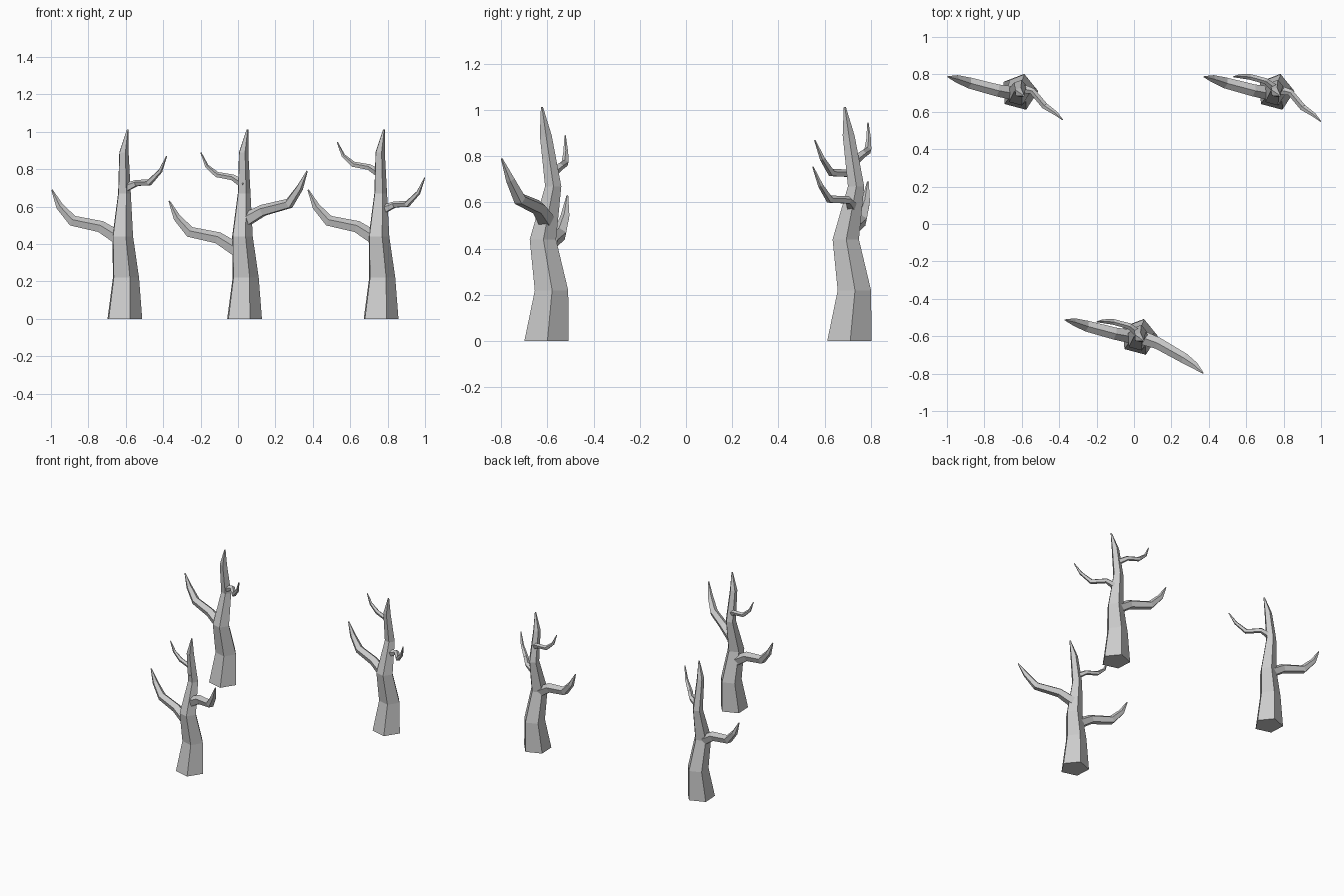
import bpy, bmesh, math
from mathutils import Vector

if "Cube" in bpy.data.objects:
    bpy.data.objects.remove(bpy.data.objects["Cube"])


def limb(name, path, offset, sides=5, twist=-15, level=False):
    """Tapered low-poly tube; path rows are x, y, z, radius."""
    off = Vector(offset)
    pts = [Vector(p[:3]) + off for p in path]
    bm = bmesh.new()
    rings = []
    for i, p in enumerate(pts):
        d = (pts[min(i + 1, len(pts) - 1)] - pts[max(i - 1, 0)]).normalized()
        if level:
            u, v = Vector((1, 0, 0)), Vector((0, 1, 0))
        else:
            u = d.cross(Vector((0, 0, 1))).normalized()
            v = u.cross(d).normalized()
        r = path[i][3]
        ring = []
        for k in range(sides):
            a = math.radians(90 + twist + 360 * k / sides)
            ring.append(bm.verts.new(p + (u * math.cos(a) + v * math.sin(a)) * r))
        rings.append(ring)
    for a, b in zip(rings, rings[1:]):
        for k in range(sides):
            n = (k + 1) % sides
            bm.faces.new((a[k], a[n], b[n], b[k]))
    bm.faces.new(rings[0][::-1])
    bm.faces.new(rings[-1])
    bmesh.ops.recalc_face_normals(bm, faces=bm.faces[:])
    mesh = bpy.data.meshes.new(name)
    bm.to_mesh(mesh)
    bm.free()
    ob = bpy.data.objects.new(name, mesh)
    bpy.context.collection.objects.link(ob)
    return ob


# Shapes relative to the centre of each trunk base
trunk = [(0, 0, 0, .101), (.008, .022, .22, .076), (-.008, -.015, .44, .060),
         (.003, .03, .67, .037), (.001, -.002, .89, .027), (.023, -.018, 1.012, .005)]
low_left = [(-.01, -.01, .42, .04), (-.12, .01, .49, .034), (-.27, .05, .522, .031),
            (-.34, .073, .60, .021), (-.382, .082, .69, .004)]
small_right = [(.01, .02, .70, .026), (.07, .005, .725, .018), (.137, -.075, .728, .018),
               (.197, -.115, .79, .012), (.231, -.148, .87, .003)]
small_left = [(.01, .01, .77, .024), (-.055, .06, .81, .017), (-.14, .082, .825, .016),
              (-.195, .085, .872, .011), (-.226, .082, .945, .003)]
big_right = [(.01, .0, .525, .04), (.105, -.035, .578, .033), (.245, -.115, .615, .029),
             (.302, -.155, .70, .020), (.342, -.192, .79, .004)]

# Tree: base position, then (branch, shift)
trees = {
    "left_tree": ((-.613, .705, 0), [
        ("low_left_branch", low_left, (0, 0, 0)),
        ("right_branch", small_right, (0, 0, 0))]),
    "middle_tree": ((.027, -.605, 0), [
        ("low_left_branch", low_left, (-.013, .01, -.06)),
        ("high_left_branch", small_left, (0, 0, -.055)),
        ("right_branch", big_right, (0, 0, 0))]),
    "right_tree": ((.757, .705, 0), [
        ("low_left_branch", low_left, (0, 0, 0)),
        ("high_left_branch", small_left, (0, 0, 0)),
        ("right_branch", small_right, (.01, -.008, -.115))]),
}

for tree, (base, branches) in trees.items():
    limb(tree + "_trunk", trunk, base, level=True)
    for name, path, shift in branches:
        limb(tree + "_" + name, path, Vector(base) + Vector(shift), twist=0)
